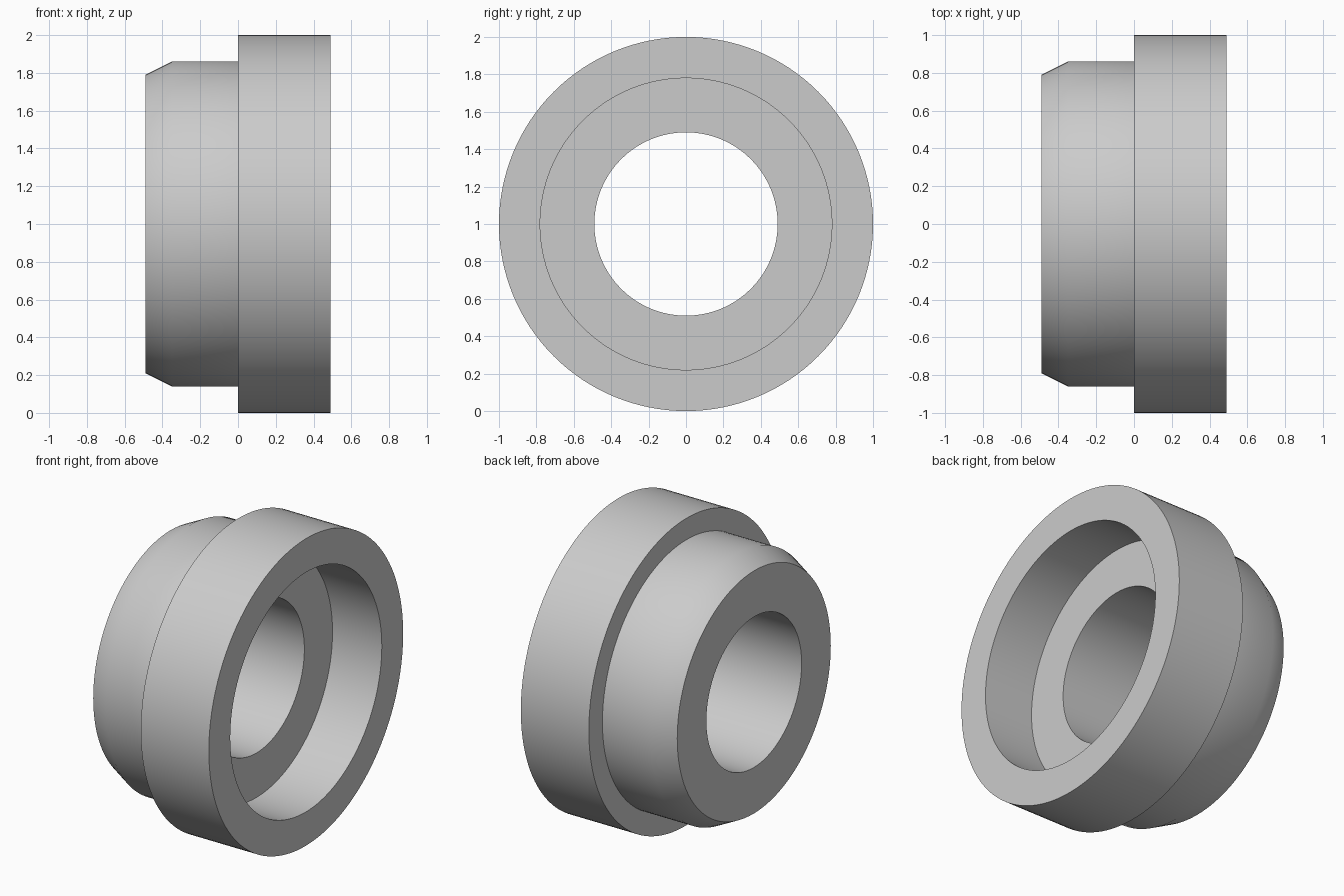
import bpy
import bmesh
import math
from mathutils import Matrix, Vector

cube = bpy.data.objects.get("Cube")
if cube:
    bpy.data.objects.remove(cube, do_unlink=True)

# Plain grey material
grey = bpy.data.materials.new("plain_grey")
grey.use_nodes = True
colour = (0.6, 0.6, 0.6, 1.0)
grey.diffuse_color = colour
grey.node_tree.nodes["Principled BSDF"].inputs["Base Color"].default_value = colour

# Closed cross-section (x, radius): chamfered hub, flange, counterbore, bore
profile = [
    (-0.49, 0.49), (-0.49, 0.79), (-0.35, 0.86), (0.0, 0.86), (0.0, 1.0),
    (0.49, 1.0), (0.49, 0.78), (0.135, 0.78), (0.135, 0.49),
]
SEGMENTS = 128

# Revolve the section around the x axis
bm = bmesh.new()
rings = []
for i in range(SEGMENTS):
    turn = Matrix.Rotation(math.tau * i / SEGMENTS, 3, 'X')
    rings.append([bm.verts.new(turn @ Vector((x, 0, r))) for x, r in profile])
for i, ring in enumerate(rings):
    following = rings[(i + 1) % SEGMENTS]
    for j in range(len(profile)):
        k = (j + 1) % len(profile)
        bm.faces.new((ring[j], ring[k], following[k], following[j]))
bmesh.ops.recalc_face_normals(bm, faces=bm.faces)
mesh = bpy.data.meshes.new("flanged_bushing")
bm.to_mesh(mesh)
bm.free()
mesh.materials.append(grey)

bushing = bpy.data.objects.new("flanged_bushing", mesh)
bushing.location.z = 1.0
bpy.context.collection.objects.link(bushing)

# Smooth round walls and hub chamfer, crisp rims
bpy.ops.object.select_all(action='DESELECT')
bushing.select_set(True)
bpy.context.view_layer.objects.active = bushing
bpy.ops.object.shade_smooth_by_angle(angle=math.radians(30))
